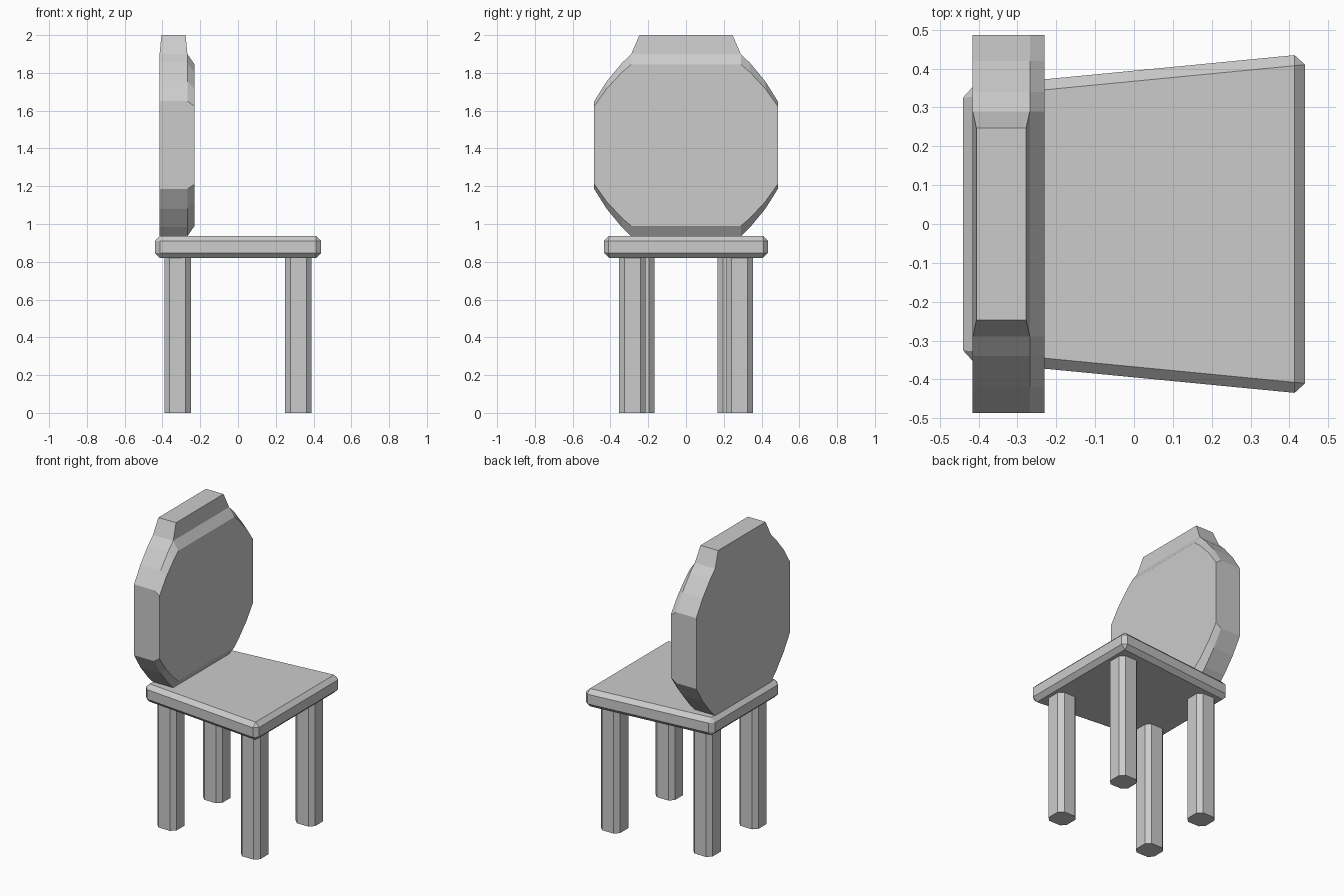
import bpy, bmesh

if "Cube" in bpy.data.objects:
    bpy.data.objects.remove(bpy.data.objects["Cube"])


def loft(bm, rings):
    """Bridge equal-length rings of points and cap both ends."""
    loops = [[bm.verts.new(p) for p in ring] for ring in rings]
    n = len(loops[0])
    for a, b in zip(loops, loops[1:]):
        for i in range(n):
            j = (i + 1) % n
            bm.faces.new((a[i], a[j], b[j], b[i]))
    bm.faces.new(loops[0][::-1])
    bm.faces.new(loops[-1])


def finish(name, bm):
    bmesh.ops.recalc_face_normals(bm, faces=bm.faces[:])
    mesh = bpy.data.meshes.new(name)
    bm.to_mesh(mesh)
    bm.free()
    obj = bpy.data.objects.new(name, mesh)
    bpy.context.collection.objects.link(obj)
    return obj


def bevel(bm, edges, width):
    bmesh.ops.bevel(bm, geom=edges, offset=width, segments=1,
                    affect='EDGES', profile=0.5)


# Seat: tapered slab, chamfered on every edge
bm = bmesh.new()
plan = [(0.44, -0.437), (0.44, 0.437), (-0.44, 0.352), (-0.44, -0.352)]
loft(bm, [[(x, y, z) for x, y in plan] for z in (0.82, 0.937)])
bevel(bm, bm.edges[:], 0.027)
finish("seat", bm)

# Legs: square posts with chamfered corners
HALF = 0.07
square = [(-HALF, -HALF), (HALF, -HALF), (HALF, HALF), (-HALF, HALF)]
for label, cx, cy in (("front", 0.32, 0.284), ("back", -0.32, 0.238)):
    for side, s in (("left", 1), ("right", -1)):
        bm = bmesh.new()
        loft(bm, [[(cx + x, s * cy + y, z) for x, y in square]
                  for z in (0.0, 0.83)])
        upright = [e for e in bm.edges
                   if abs(e.verts[0].co.z - e.verts[1].co.z) > 0.1]
        bevel(bm, upright, 0.028)
        finish(f"{label}_{side}_leg", bm)

# Backrest: rounded octagon whose front rim slopes in vertically
MID = 1.4175
corner = [(0.486, 0.2325), (0.42, 0.3375), (0.34, 0.434), (0.29, 0.4825)]
outline = corner + [(-y, z) for y, z in corner[::-1]]
outline += [(-y, -z) for y, z in outline]
bm = bmesh.new()
loft(bm, [[(x, y, MID + z * k) for y, z in outline]
          for x, k in ((-0.415, 1), (-0.268, 1), (-0.23, 0.886))])

# Crown: top face pulled up and narrowed
top = max(bm.faces, key=lambda f: f.calc_center_median().z)
crown = bmesh.ops.extrude_discrete_faces(bm, faces=[top])["faces"][0]
cx = crown.calc_center_median().x
for v in crown.verts:
    v.co.x = cx + (v.co.x - cx) * 0.87
    v.co.y *= 0.85
    v.co.z = 2.0
finish("backrest", bm)
